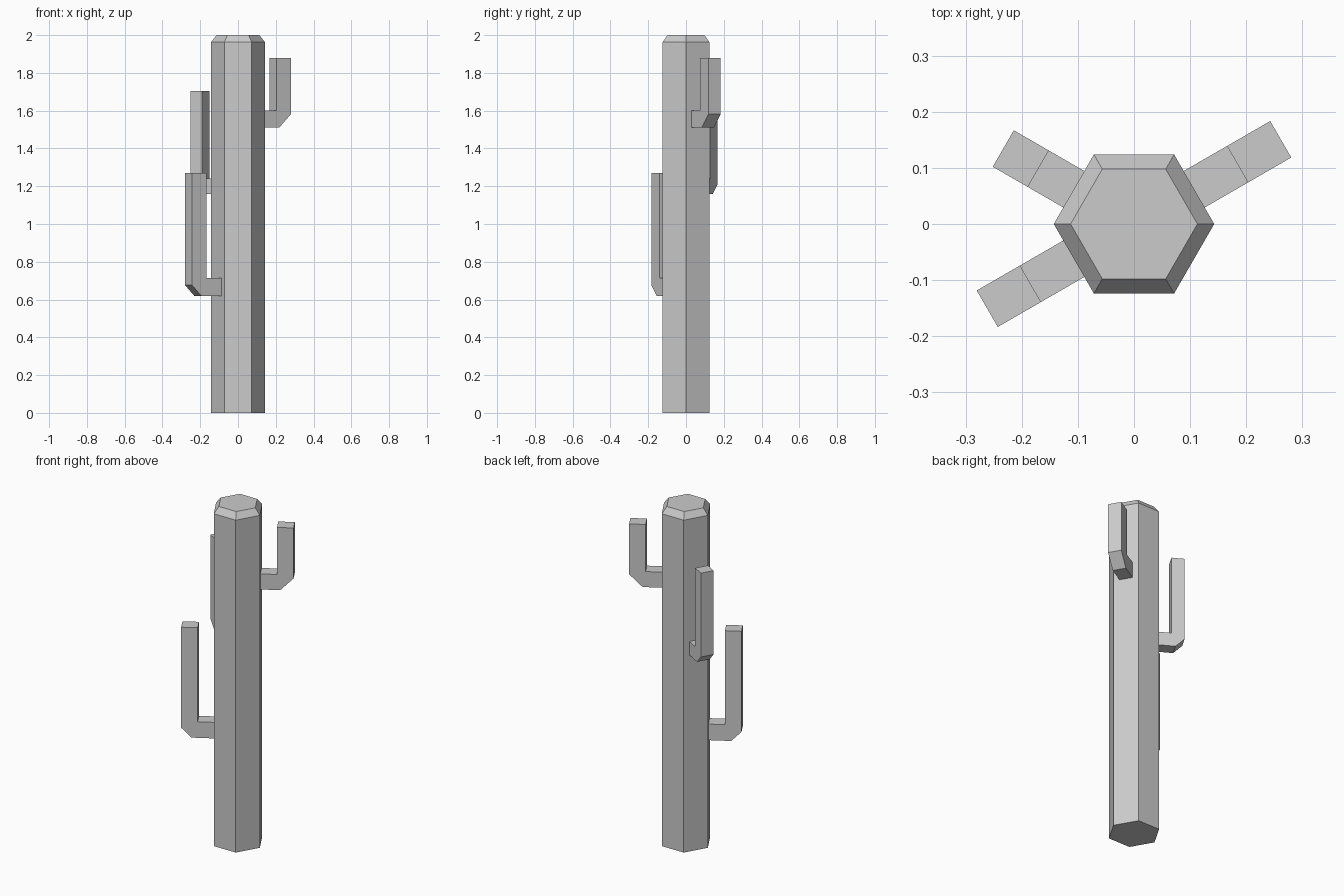
import bpy, bmesh
from math import radians, cos, sin

if "Cube" in bpy.data.objects:
    bpy.data.objects.remove(bpy.data.objects["Cube"])


def finish(bm, name):
    bmesh.ops.recalc_face_normals(bm, faces=bm.faces)
    mesh = bpy.data.meshes.new(name)
    bm.to_mesh(mesh)
    bm.free()
    obj = bpy.data.objects.new(name, mesh)
    bpy.context.collection.objects.link(obj)
    return obj


def make_trunk(name, rings, sides=6):
    bm = bmesh.new()
    loops = [[bm.verts.new((r * cos(radians(360 * i / sides)),
                            r * sin(radians(360 * i / sides)), z))
              for i in range(sides)] for r, z in rings]
    for a, b in zip(loops, loops[1:]):
        for i in range(sides):
            j = (i + 1) % sides
            bm.faces.new((a[i], a[j], b[j], b[i]))
    bm.faces.new(loops[0])
    bm.faces.new(loops[-1])
    return finish(bm, name)


def make_arm(name, angle, inner, outer, low, elbow, top, cut, width=0.075):
    # L-shaped side profile with a chamfered elbow, extruded to the arm width
    root = 0.12
    profile = [(root, low), (outer - cut, low), (outer, low + cut), (outer, top),
               (inner, top), (inner, elbow), (root, elbow)]
    bm = bmesh.new()
    face = bm.faces.new([bm.verts.new((x, -width / 2, z)) for x, z in profile])
    ext = bmesh.ops.extrude_face_region(bm, geom=[face], use_keep_orig=True)
    verts = [v for v in ext["geom"] if isinstance(v, bmesh.types.BMVert)]
    bmesh.ops.translate(bm, verts=verts, vec=(0, width, 0))
    obj = finish(bm, name)
    obj.rotation_euler.z = radians(angle)
    return obj


# Hexagonal trunk with bevelled top
make_trunk("cactus_trunk", [(0.143, 0), (0.143, 1.963), (0.113, 2.0)])

# Three upturned arms growing from the trunk's flat sides
make_arm("upper_arm", 30, 0.213, 0.302, 1.51, 1.602, 1.88, 0.072)
make_arm("middle_arm", 150, 0.197, 0.269, 1.16, 1.24, 1.705, 0.05)
make_arm("lower_arm", 210, 0.213, 0.302, 0.62, 0.715, 1.27, 0.056)
